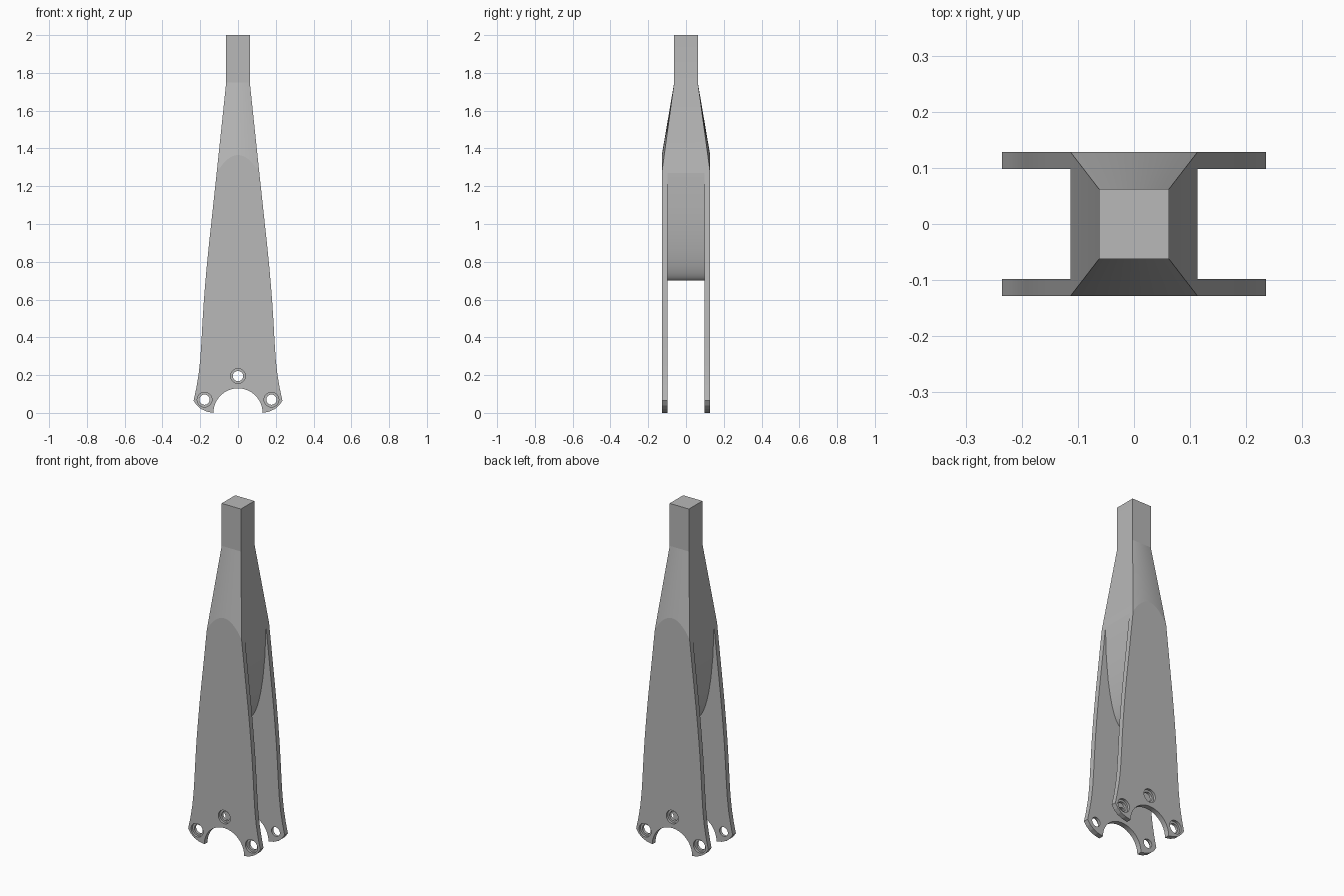
import bpy
import bmesh
from math import radians, sin, cos, pi, sqrt

cube = bpy.data.objects.get("Cube")
if cube:
    bpy.data.objects.remove(cube, do_unlink=True)

HALF_Y, GAP_Y, TANG = 0.128, 0.098, 0.0625
TANG_Z, SHOULDER_Z, SHOULDER_X, WEB_Z = 1.75, 1.27, 0.113, 0.70

grey = bpy.data.materials.new("grey_metal")
grey.use_nodes = True
grey.diffuse_color = (0.48, 0.48, 0.48, 1)
grey.node_tree.nodes["Principled BSDF"].inputs["Base Color"].default_value = (0.48, 0.48, 0.48, 1)


def loft(name, rings):
    """Closed solid through a list of equal-length rings of points."""
    bm = bmesh.new()
    rows = [[bm.verts.new(p) for p in ring] for ring in rings]
    for a, b in zip(rows, rows[1:]):
        for i in range(len(a)):
            j = (i + 1) % len(a)
            bm.faces.new((a[i], a[j], b[j], b[i]))
    bm.faces.new(rows[0])
    bm.faces.new(rows[-1])
    bmesh.ops.recalc_face_normals(bm, faces=bm.faces)
    mesh = bpy.data.meshes.new(name)
    bm.to_mesh(mesh)
    bm.free()
    obj = bpy.data.objects.new(name, mesh)
    bpy.context.collection.objects.link(obj)
    return obj


def slab(name, profile, y0, y1):
    """Extrude an x-z profile along y."""
    return loft(name, [[(x, y, z) for x, z in profile] for y in (y0, y1)])


def disc(name, x, z, r, y0, y1):
    ring = [(x + r * cos(2 * pi * i / 64), z + r * sin(2 * pi * i / 64)) for i in range(64)]
    return slab(name, ring, y0, y1)


# Fork outline: tang, flaring sides, rounded feet and a central bottom notch
side = [(TANG, 2), (TANG, TANG_Z), (SHOULDER_X, SHOULDER_Z), (0.142, 1.0), (0.154, 0.89),
        (0.164, 0.79), (0.173, 0.69), (0.181, 0.59), (0.188, 0.48), (0.194, 0.37),
        (0.200, 0.28), (0.209, 0.2), (0.221, 0.13), (0.235, 0.065),
        (0.218, 0.04), (0.196, 0.021), (0.165, 0.007), (0.13, 0)]
notch = [(0.13 * cos(pi * i / 40), 0.13 * sin(pi * i / 40)) for i in range(1, 40)]
outline = side + notch + [(-x, z) for x, z in reversed(side)]
fork = slab("fork_body", outline, -HALF_Y, HALF_Y)
fork.data.materials.append(grey)

cutters = []

# Gap between the plates, leaving an elliptical web above
a, b = SHOULDER_X, SHOULDER_Z - WEB_Z
web = []
for i in range(49):
    t = pi * i / 48
    d = sqrt((a * cos(t)) ** 2 + (b * sin(t)) ** 2)
    web.append((a * a * cos(t) / d, SHOULDER_Z - b * b * sin(t) / d))
gap = [(-0.5, -0.1), (0.5, -0.1), (0.5, SHOULDER_Z)] + web + [(-0.5, SHOULDER_Z)]
cutters.append(slab("gap_cutter", gap, -GAP_Y, GAP_Y))

# Tapered shoulders, curved where they meet the flat plates
for s in (-1, 1):
    rings = []
    for i in range(-16, 17):
        u = i / 12
        foot = SHOULDER_Z + 0.095 * (1 - u * u)
        k = 1.04
        x1, x2 = TANG * u, (TANG + (SHOULDER_X - TANG) * k) * u
        y2 = TANG + (HALF_Y - TANG) * k
        z2 = TANG_Z + (foot - TANG_Z) * k
        rings.append([(x1, s * TANG, 2.05), (x1, s * TANG, TANG_Z), (x2, s * y2, z2),
                      (x2, s * 0.3, z2), (x1, s * 0.3, 2.05)])
    cutters.append(loft("shoulder_cutter", rings))

# Counterbored bolt holes
for x, z in ((-0.177, 0.07), (0.177, 0.07), (0, 0.195)):
    cutters.append(disc("hole_cutter", x, z, 0.027, -0.2, 0.2))
    for s in (-1, 1):
        cutters.append(disc("counterbore_cutter", x, z, 0.039, s * 0.114, s * 0.2))

# Apply every cut, then discard the cutters
bpy.ops.object.select_all(action='DESELECT')
fork.select_set(True)
bpy.context.view_layer.objects.active = fork
for c in cutters:
    c.hide_render = True
    mod = fork.modifiers.new("cut", 'BOOLEAN')
    mod.operation = 'DIFFERENCE'
    mod.solver = 'EXACT'
    mod.object = c
    bpy.ops.object.modifier_apply(modifier=mod.name)
    bpy.data.objects.remove(c, do_unlink=True)

bpy.ops.object.shade_smooth_by_angle(angle=radians(7))
